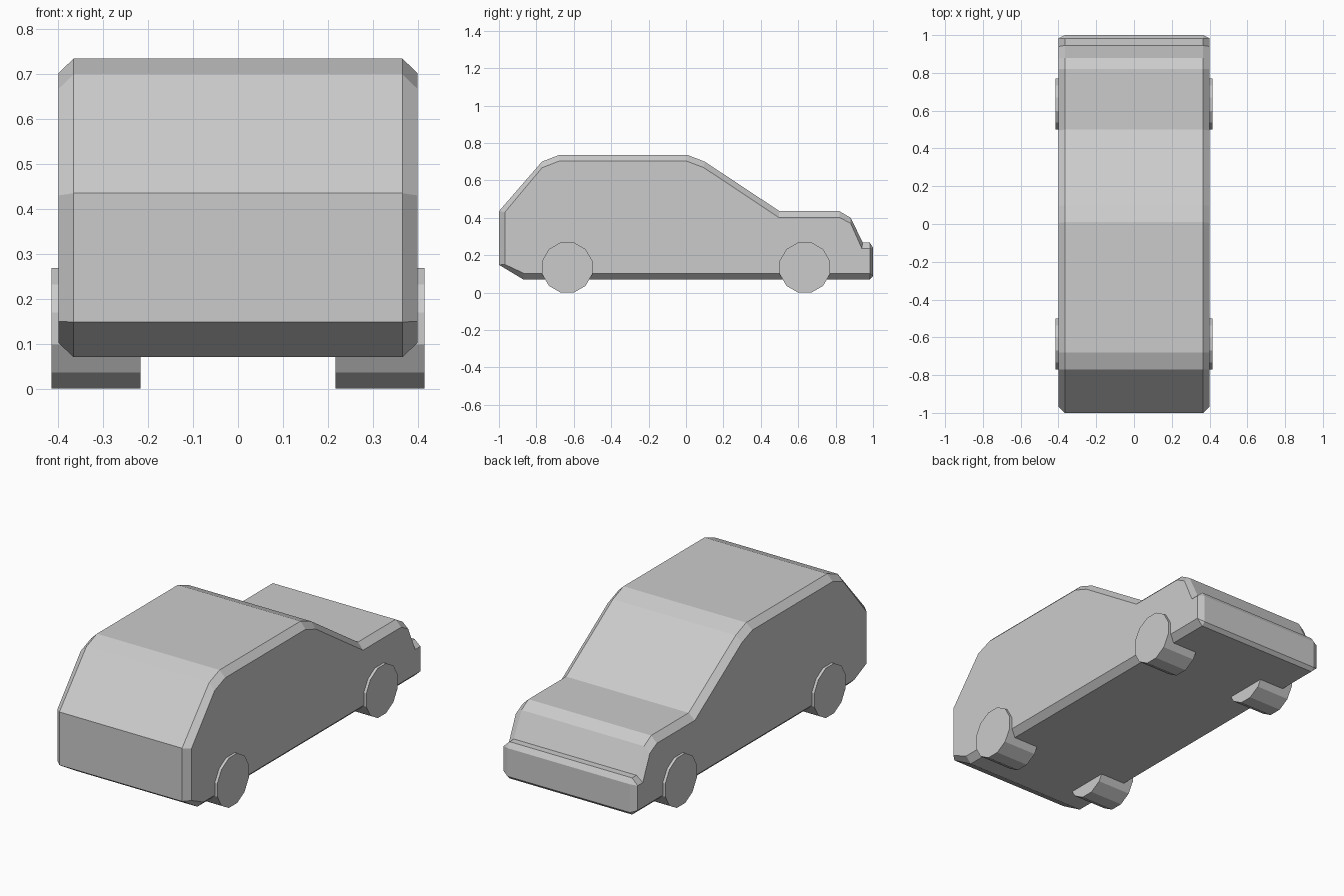
import bpy, bmesh, math
from mathutils import Matrix

if "Cube" in bpy.data.objects:
    bpy.data.objects.remove(bpy.data.objects["Cube"])

# Body side profiles as (y, z): full outline, and the chamfered outline on the side faces
OUTER = [(-1, .148), (-1, .435), (-.77, .70), (-.68, .735), (.01, .735), (.10, .70),
         (.50, .435), (.82, .435), (.88, .40), (.945, .268), (.982, .268),
         (1, .24), (1, .088), (.982, .07), (-.87, .07)]
SIDE = [(-.968, .15), (-.968, .43), (-.77, .667), (-.68, .702), (.005, .702), (.095, .668),
        (.495, .402), (.82, .402), (.88, .37), (.94, .236), (.984, .236),
        (.984, .236), (.984, .102), (.984, .102), (-.865, .102)]


def finish(bm, name):
    bmesh.ops.remove_doubles(bm, verts=bm.verts, dist=1e-5)
    bmesh.ops.recalc_face_normals(bm, faces=bm.faces)
    mesh = bpy.data.meshes.new(name)
    bm.to_mesh(mesh)
    bm.free()
    obj = bpy.data.objects.new(name, mesh)
    bpy.context.collection.objects.link(obj)
    return obj


# Car body: four matching rings across the width, skinned and capped
bm = bmesh.new()
rings = [[bm.verts.new((x, y, z)) for y, z in prof]
         for x, prof in ((-.4, SIDE), (-.366, OUTER), (.366, OUTER), (.4, SIDE))]
n = len(OUTER)
for a, b in zip(rings, rings[1:]):
    for i in range(n):
        j = (i + 1) % n
        bm.faces.new((a[i], a[j], b[j], b[i]))
bm.faces.new(rings[0])
bm.faces.new(rings[-1])
finish(bm, "car_body")

# Wheels: 12-sided, resting on a flat facet
for end, y in (("rear", -.635), ("front", .635)):
    # the hatch end sits at -y, the bonnet at +y
    for side, s in (("left", -1), ("right", 1)):
        bm = bmesh.new()
        r = .134 / math.cos(math.pi / 12)
        bmesh.ops.create_cone(bm, cap_ends=True, segments=12, radius1=r, radius2=r, depth=.198)
        turn = Matrix.Rotation(math.pi / 2, 4, 'Y') @ Matrix.Rotation(math.pi / 12, 4, 'Z')
        bmesh.ops.transform(bm, matrix=turn, verts=bm.verts)
        wheel = finish(bm, f"{end}_{side}_wheel")
        wheel.location = (s * .316, y, .134)
